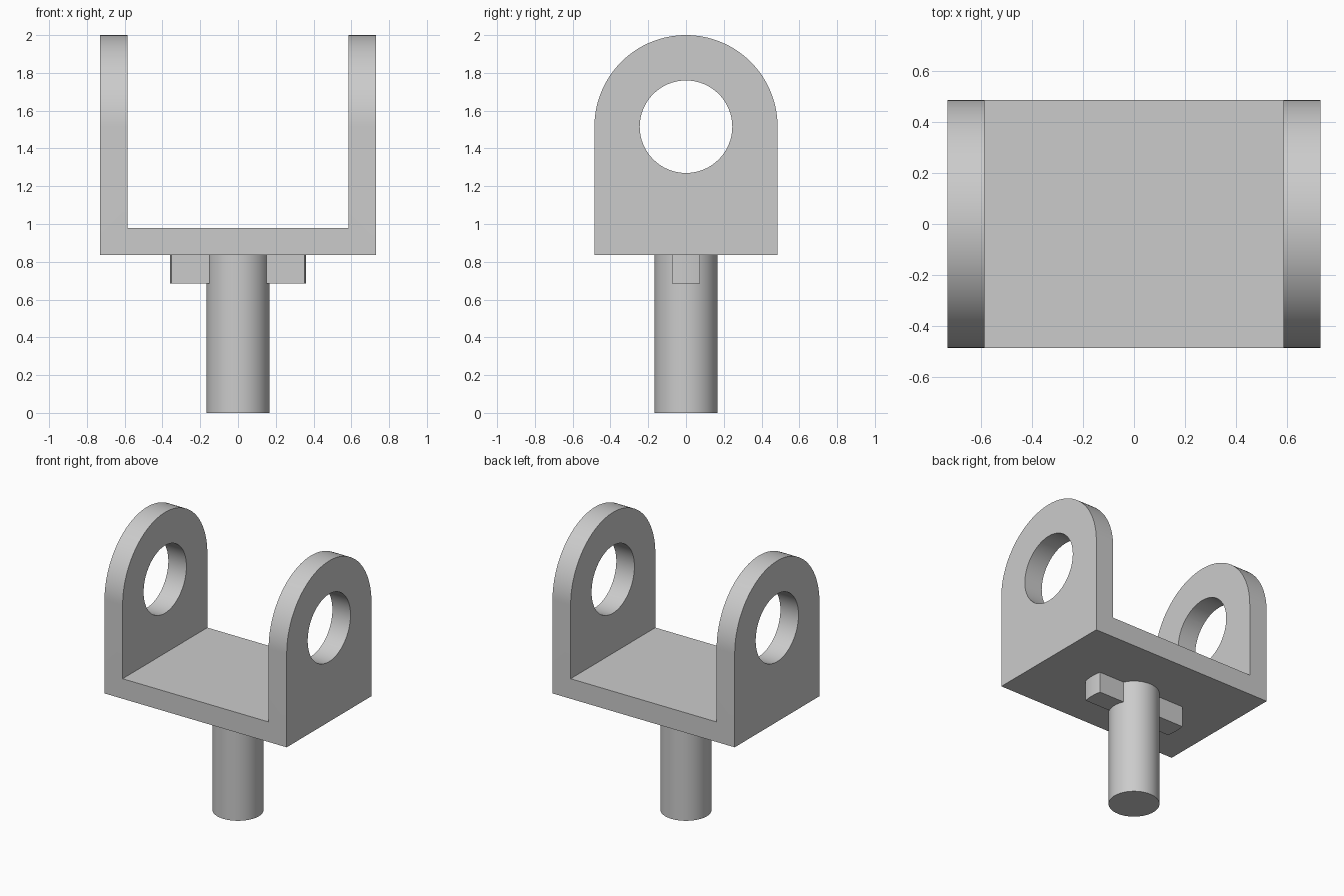
import bpy
import bmesh
from math import sin, cos, pi, asin, radians
from mathutils import Matrix, Vector

default = bpy.data.objects.get("Cube")
if default:
    bpy.data.objects.remove(default, do_unlink=True)

HALF_WIDTH, WALL = 0.73, 0.145
BASE_Z, FLOOR_Z = 0.835, 0.98
HOLE_Z, HOLE_R, ARCH_R = 1.515, 0.245, 0.485
SHAFT_R = 0.167
KEY_Z, KEY_R, KEY_HALF = 0.685, 0.36, 0.073

grey = bpy.data.materials.new("plain grey")
grey.use_nodes = True
grey.diffuse_color = (0.6, 0.6, 0.6, 1)
grey.node_tree.nodes["Principled BSDF"].inputs["Base Color"].default_value = (0.6, 0.6, 0.6, 1)


def arc(radius, start, end, steps):
    """Points along a circular arc, both ends included."""
    angles = [start + (end - start) * i / steps for i in range(steps + 1)]
    return [(radius * cos(a), radius * sin(a)) for a in angles]


def prism(name, outline, place, sweep):
    """Extrude a closed 2D outline, placed in space by a function."""
    bm = bmesh.new()
    face = bm.faces.new([bm.verts.new(place(u, v)) for u, v in outline])
    grown = bmesh.ops.extrude_face_region(bm, geom=[face], use_keep_orig=True)
    moved = [g for g in grown["geom"] if isinstance(g, bmesh.types.BMVert)]
    bmesh.ops.translate(bm, verts=moved, vec=Vector(sweep))
    bmesh.ops.recalc_face_normals(bm, faces=bm.faces)
    mesh = bpy.data.meshes.new(name)
    bm.to_mesh(mesh)
    bm.free()
    mesh.materials.append(grey)
    obj = bpy.data.objects.new(name, mesh)
    bpy.context.collection.objects.link(obj)
    return obj


def select_only(obj):
    bpy.ops.object.select_all(action='DESELECT')
    obj.select_set(True)
    bpy.context.view_layer.objects.active = obj


def cut(target, cutter):
    """Subtract the cutter, then discard it."""
    cutter.hide_render = True
    mod = target.modifiers.new("cut", 'BOOLEAN')
    mod.operation = 'DIFFERENCE'
    mod.solver = 'EXACT'
    mod.object = cutter
    select_only(target)
    bpy.ops.object.modifier_apply(modifier=mod.name)
    bpy.data.objects.remove(cutter, do_unlink=True)


# Yoke: an arched block, hollowed between the two lugs and bored across
arch = [(y, z + HOLE_Z) for y, z in arc(ARCH_R, 0, pi, 64)]
arch += [(-ARCH_R, BASE_Z), (ARCH_R, BASE_Z)]
yoke = prism("yoke_bracket", arch, lambda u, v: (-HALF_WIDTH, u, v), (2 * HALF_WIDTH, 0, 0))

inner = HALF_WIDTH - WALL
gap = [(-inner, FLOOR_Z), (inner, FLOOR_Z), (inner, 3), (-inner, 3)]
cut(yoke, prism("gap_cutter", gap, lambda u, v: (u, -1, v), (0, 2, 0)))

bore = arc(HOLE_R, 0, 2 * pi, 64)[:-1]
cut(yoke, prism("bore_cutter", bore, lambda u, v: (-1, u, v + HOLE_Z), (2, 0, 0)))

# Round shaft below the yoke
circle = arc(SHAFT_R, 0, 2 * pi, 64)[:-1]
shaft = prism("shaft", circle, lambda u, v: (u, v, 0), (0, 0, BASE_Z))

# Locating key across the shaft, with gently rounded ends
spread = asin(KEY_HALF / KEY_R)
ends = arc(KEY_R, -spread, spread, 8) + arc(KEY_R, pi - spread, pi + spread, 8)
key = prism("locating_key", ends, lambda u, v: (u, v, KEY_Z), (0, 0, BASE_Z - KEY_Z))

for part in (yoke, shaft, key):
    select_only(part)
    bpy.ops.object.shade_smooth_by_angle(angle=radians(30))
